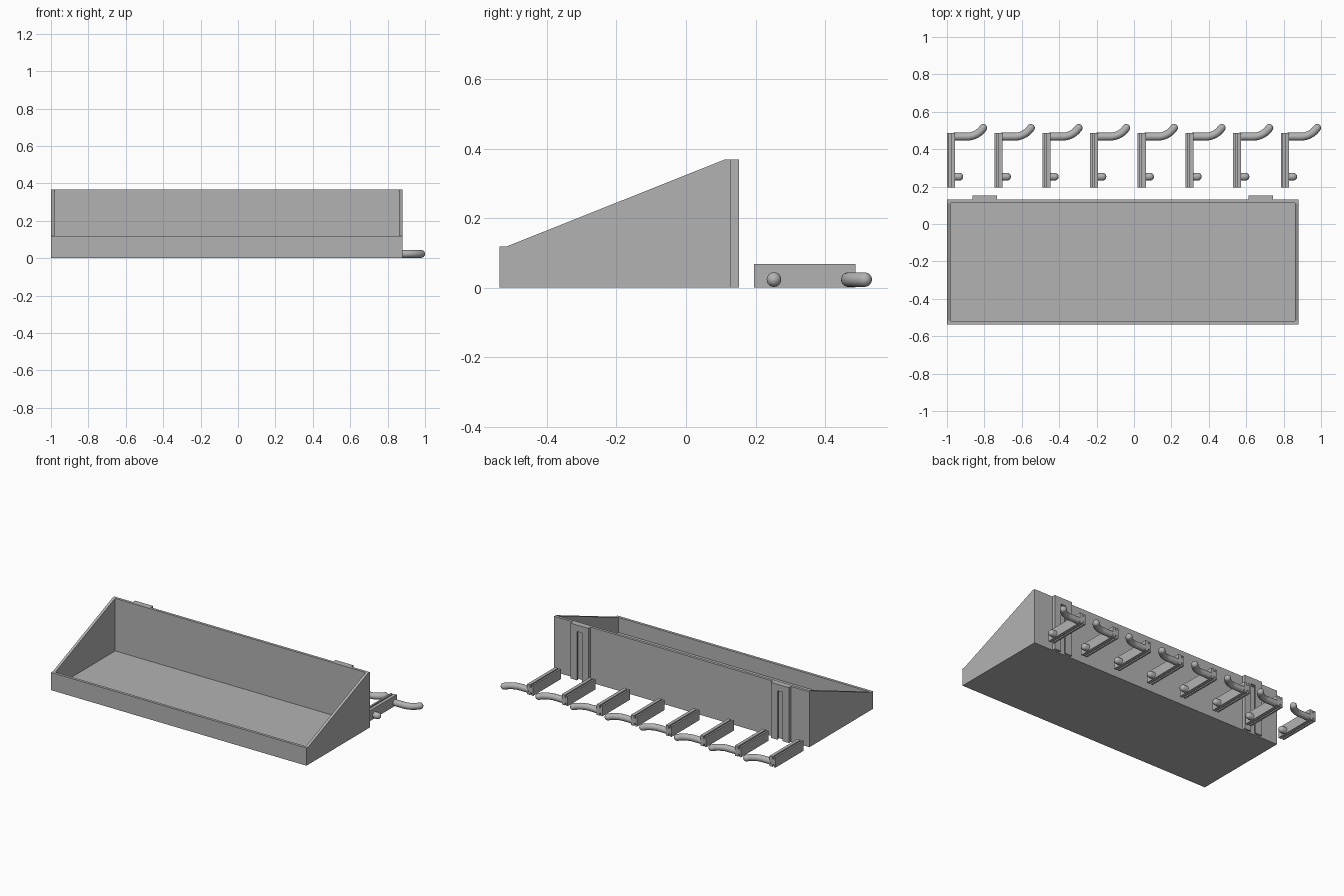
import bpy, bmesh, math
from mathutils import Vector

if "Cube" in bpy.data.objects:
    bpy.data.objects.remove(bpy.data.objects["Cube"])

grey = bpy.data.materials.new("grey plastic")
grey.diffuse_color = (0.45, 0.45, 0.45, 1)
grey.use_nodes = True
grey.node_tree.nodes["Principled BSDF"].inputs["Base Color"].default_value = grey.diffuse_color


def make(name, bm):
    bmesh.ops.recalc_face_normals(bm, faces=bm.faces)
    me = bpy.data.meshes.new(name)
    bm.to_mesh(me)
    bm.free()
    me.materials.append(grey)
    ob = bpy.data.objects.new(name, me)
    bpy.context.collection.objects.link(ob)
    return ob


def prism(name, points, direction):
    """Extrude a closed planar profile along a direction."""
    bm = bmesh.new()
    face = bm.faces.new([bm.verts.new(p) for p in points])
    ext = bmesh.ops.extrude_face_region(bm, geom=[face])["geom"]
    bmesh.ops.translate(bm, vec=direction,
                        verts=[v for v in ext if isinstance(v, bmesh.types.BMVert)])
    return make(name, bm)


def box(name, lo, hi):
    (x0, y0, z0), (x1, y1, z1) = lo, hi
    return prism(name, [(x0, y0, z0), (x1, y0, z0), (x1, y1, z0), (x0, y1, z0)], (0, 0, z1 - z0))


def cut(ob, cutter):
    mod = ob.modifiers.new("cut", "BOOLEAN")
    mod.operation, mod.solver, mod.object = "DIFFERENCE", "EXACT", cutter
    bpy.context.view_layer.objects.active = ob
    bpy.ops.object.modifier_apply(modifier=mod.name)
    bpy.data.objects.remove(cutter)


def rod(name, path, r, sides=20):
    """Round rod along a flat path, with a domed far end."""
    pts = [Vector(p) for p in path]
    end = (pts[-1] - pts[-2]).normalized()
    rings = [(p, r) for p in pts]
    for i in range(1, 6):
        a = math.radians(i * 17)
        rings.append((pts[-1] + end * r * math.sin(a), r * math.cos(a)))
    bm = bmesh.new()
    loops = []
    for i, (c, rad) in enumerate(rings):
        t = (rings[min(i + 1, len(rings) - 1)][0] - rings[max(i - 1, 0)][0]).normalized()
        if i >= len(pts) - 1:
            t = end
        side = Vector((-t.y, t.x, 0))
        loops.append([bm.verts.new(c + side * rad * math.cos(2 * math.pi * k / sides)
                                   + Vector((0, 0, rad * math.sin(2 * math.pi * k / sides))))
                      for k in range(sides)])
    for a, b in zip(loops, loops[1:]):
        for k in range(sides):
            n = (k + 1) % sides
            bm.faces.new((a[k], a[n], b[n], b[k]))
    bm.faces.new(loops[0])
    bm.faces.new(loops[-1])
    ob = make(name, bm)
    bpy.ops.object.select_all(action="DESELECT")
    ob.select_set(True)
    bpy.context.view_layer.objects.active = ob
    bpy.ops.object.shade_smooth_by_angle(angle=math.radians(35))
    return ob


# Open tray with sloping sides
side = [(-0.537, 0), (0.13, 0), (0.13, 0.368), (0.11, 0.368), (-0.517, 0.118), (-0.537, 0.118)]
tray = prism("tray", [(-1, y, z) for y, z in side], (1.88, 0, 0))
cut(tray, box("tray_cutter", (-0.982, -0.519, 0.018), (0.862, 0.112, 0.5)))

# Slotted mounting rails on the back wall
for i, x in enumerate((-0.798, 0.677)):
    rail = box(f"mounting_rail_{i + 1}", (x - 0.066, 0.13, 0), (x + 0.066, 0.153, 0.368))
    cut(rail, box("slot_cutter", (x - 0.018, 0.12, -0.1), (x + 0.018, 0.2, 0.325)))
    cut(rail, box("channel_cutter", (x - 0.037, 0.12, -0.1), (x + 0.037, 0.142, 0.325)))

# Row of loose hooks: grooved bar, round peg and curved arm
bar = [(0, 0), (0.012, 0), (0.012, 0.017), (0.021, 0.017), (0.021, 0), (0.043, 0),
       (0.043, 0.068), (0.021, 0.068), (0.021, 0.051), (0.012, 0.051), (0.012, 0.068), (0, 0.068)]
R, SWEEP, H, RAD = 0.106, math.radians(56), 0.023, 0.021
for i in range(8):
    x = -1 + 0.255 * i
    prism(f"hook_bar_{i + 1}", [(x + u, 0.195, z) for u, z in bar], (0, 0.292, 0))
    rod(f"hook_peg_{i + 1}", [(x + 0.035, 0.253, H), (x + 0.066, 0.253, H)], RAD)
    arc = [(x + 0.106 + R * math.sin(SWEEP * k / 10),
            0.467 + R * (1 - math.cos(SWEEP * k / 10)), H) for k in range(11)]
    rod(f"hook_arm_{i + 1}", [(x + 0.035, 0.467, H)] + arc, RAD)
